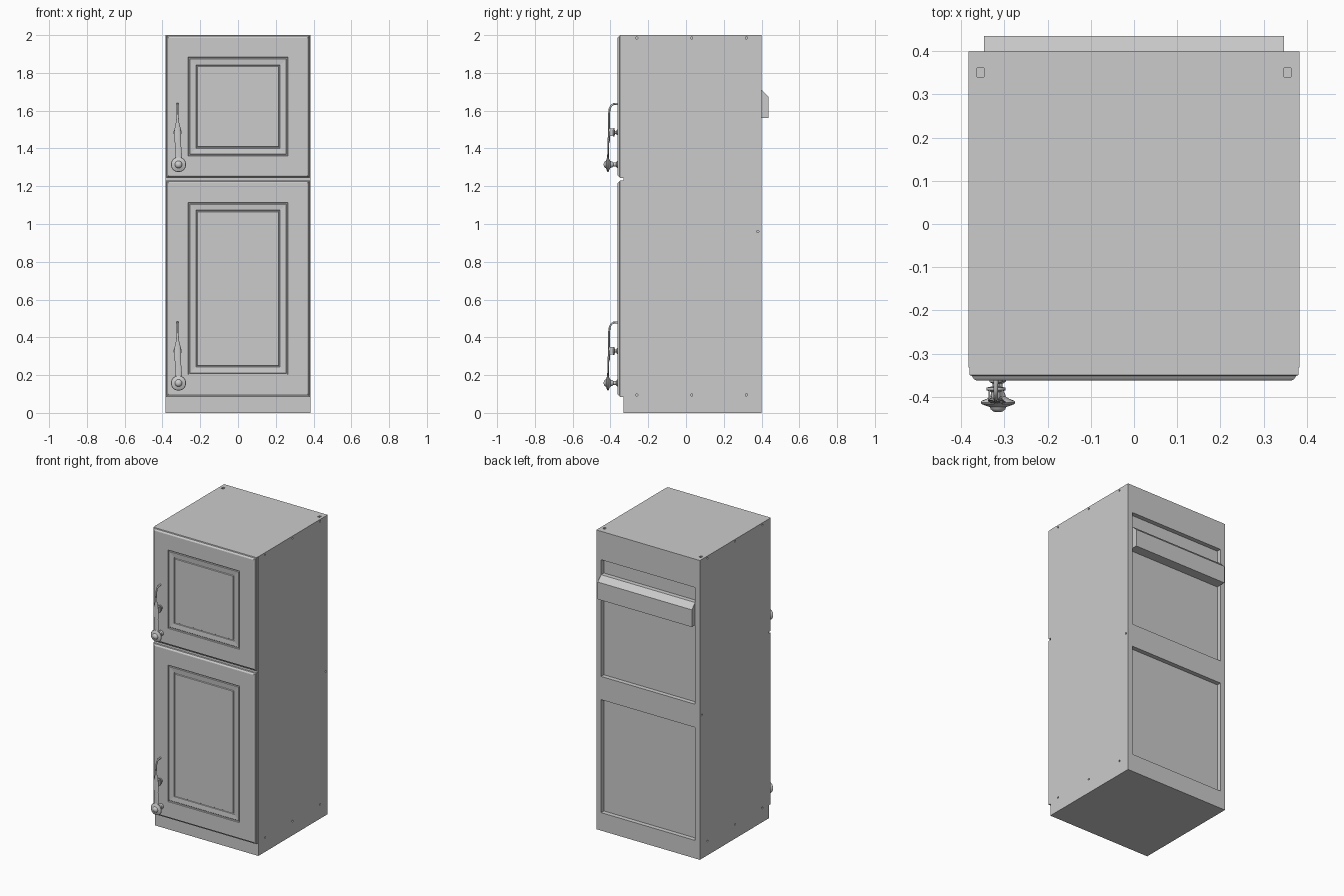
import bpy, bmesh
from math import sin, cos, pi, radians
from mathutils import Vector, Matrix

if "Cube" in bpy.data.objects:
    bpy.data.objects.remove(bpy.data.objects["Cube"])


def finish(name, bm, smooth=False):
    bmesh.ops.recalc_face_normals(bm, faces=bm.faces[:])
    me = bpy.data.meshes.new(name)
    bm.to_mesh(me)
    bm.free()
    ob = bpy.data.objects.new(name, me)
    bpy.context.collection.objects.link(ob)
    if smooth:
        bpy.ops.object.select_all(action='DESELECT')
        ob.select_set(True)
        bpy.context.view_layer.objects.active = ob
        bpy.ops.object.shade_smooth_by_angle(angle=radians(35))
    return ob


def add_box(bm, x0, x1, y0, y1, z0, z1):
    m = Matrix.Translation(((x0 + x1) / 2, (y0 + y1) / 2, (z0 + z1) / 2))
    bmesh.ops.create_cube(bm, size=1, matrix=m @ Matrix.Diagonal((x1 - x0, y1 - y0, z1 - z0, 1)))


def loft(name, rings, smooth=False):
    """Skin a list of equal-length rings and cap both ends."""
    bm = bmesh.new()
    rows = [[bm.verts.new(p) for p in r] for r in rings]
    n = len(rows[0])
    for a, b in zip(rows, rows[1:]):
        for i in range(n):
            bm.faces.new((a[i], a[(i + 1) % n], b[(i + 1) % n], b[i]))
    bm.faces.new(rows[0])
    bm.faces.new(rows[-1])
    return finish(name, bm, smooth)


def lathe(name, profile, x, z, n=32):
    """Revolve (radius, y) points about a y axis through x, z."""
    angs = [2 * pi * i / n for i in range(n)]
    return loft(name, [[(x + r * cos(a), y, z + r * sin(a)) for a in angs] for r, y in profile], True)


def sweep(name, path, n=12):
    """Elliptical tube along (x, y, z, half width, half thickness)."""
    pts = [Vector(p[:3]) for p in path]
    rings = []
    for i, p in enumerate(path):
        t = pts[min(i + 1, len(pts) - 1)] - pts[max(i - 1, 0)]
        nrm = Vector((0, -t.z, t.y)).normalized()
        rings.append([pts[i] + Vector((1, 0, 0)) * (p[3] * cos(2 * pi * k / n))
                      + nrm * (p[4] * sin(2 * pi * k / n)) for k in range(n)])
    return loft(name, rings, True)


# Cabinet body
W = 0.383
bm = bmesh.new()
add_box(bm, -W, W, -0.332, 0.40, 0, 2)
body = finish("cabinet_body", bm)

# Cutter: rear recesses, top slots and side screw holes
bm = bmesh.new()
for z0, z1 in ((0.12, 0.875), (1.03, 1.81)):
    add_box(bm, -0.348, 0.348, 0.37, 0.5, z0, z1)
for s in (-1, 1):
    cx = s * 0.356
    add_box(bm, cx - 0.008, cx + 0.008, 0.341, 0.361, 1.99, 2.1)
    for y, z in [(y, z) for z in (0.095, 1.985) for y in (-0.26, 0.03, 0.32)] + [(0.38, 0.96)]:
        bmesh.ops.create_cone(bm, cap_ends=True, segments=12, radius1=0.006, radius2=0.006, depth=0.02,
                              matrix=Matrix.Translation((s * W, y, z)) @ Matrix.Rotation(pi / 2, 4, 'Y'))
cutter = finish("body_cutter", bm)
cutter.hide_render = True
cutter.hide_set(True)
mod = body.modifiers.new("recesses", 'BOOLEAN')
mod.operation = 'DIFFERENCE'
mod.solver = 'EXACT'
mod.object = cutter

# Rear spacer bar with sloped top
prof = [(0.365, 1.71), (0.40, 1.71), (0.436, 1.675), (0.436, 1.56), (0.365, 1.56)]
loft("rear_spacer", [[(x, y, z) for y, z in prof] for x in (-0.348, 0.348)])

# Doors: concentric rectangles (inset, y) form the edge bead and panel moulding
steps = [(0, -0.33), (0, -0.350), (0.006, -0.352), (0.008, -0.356), (0.011, -0.360), (0.015, -0.362),
         (0.117, -0.362), (0.119, -0.355), (0.124, -0.355), (0.127, -0.358), (0.158, -0.355),
         (0.160, -0.351), (0.164, -0.351), (0.167, -0.356)]


def door(name, z0, z1):
    hx = 0.381
    loft(name, [[(-hx + i, y, z0 + i), (hx - i, y, z0 + i), (hx - i, y, z1 - i), (-hx + i, y, z1 - i)]
                for i, y in steps])


door("lower_door", 0.085, 1.231)
door("upper_door", 1.243, 2.0)


# Latch handles
HX = -0.315


def handle(tag, z):
    # round knob on a flared stem
    lathe(tag + "_knob", [(0.018, -0.360), (0.018, -0.365), (0.011, -0.370), (0.010, -0.384),
                          (0.016, -0.392), (0.018, -0.400), (0.026, -0.405), (0.037, -0.409),
                          (0.040, -0.413), (0.038, -0.417), (0.028, -0.421), (0.019, -0.424),
                          (0.017, -0.429), (0.011, -0.434), (0.004, -0.436)], HX, z)
    # middle pivot post
    lathe(tag + "_pivot", [(0.015, -0.360), (0.015, -0.366), (0.008, -0.369), (0.008, -0.376),
                           (0.022, -0.379), (0.022, -0.385), (0.011, -0.389), (0.010, -0.408)],
          HX - 0.005, z + 0.17, 24)
    # curved lever
    sweep(tag + "_lever", [
        (HX, -0.412, z, 0.019, 0.005), (HX, -0.413, z + 0.05, 0.018, 0.004),
        (HX - 0.002, -0.411, z + 0.112, 0.015, 0.004), (HX - 0.005, -0.409, z + 0.125, 0.019, 0.006),
        (HX - 0.005, -0.407, z + 0.17, 0.018, 0.006), (HX - 0.005, -0.407, z + 0.20, 0.014, 0.005),
        (HX - 0.005, -0.408, z + 0.225, 0.008, 0.005), (HX - 0.005, -0.408, z + 0.265, 0.005, 0.005),
        (HX - 0.005, -0.404, z + 0.295, 0.005, 0.005), (HX - 0.005, -0.396, z + 0.312, 0.005, 0.005),
        (HX - 0.005, -0.384, z + 0.320, 0.005, 0.005), (HX - 0.005, -0.360, z + 0.321, 0.006, 0.006)])
    # lever cheek plates
    for s, side in ((-1, "left"), (1, "right")):
        bm = bmesh.new()
        cx = HX - 0.005 + s * 0.015
        add_box(bm, cx - 0.002, cx + 0.002, -0.409, -0.385, z + 0.15, z + 0.19)
        finish(f"{tag}_{side}_cheek", bm)


handle("upper_handle", 1.315)
handle("lower_handle", 0.158)
